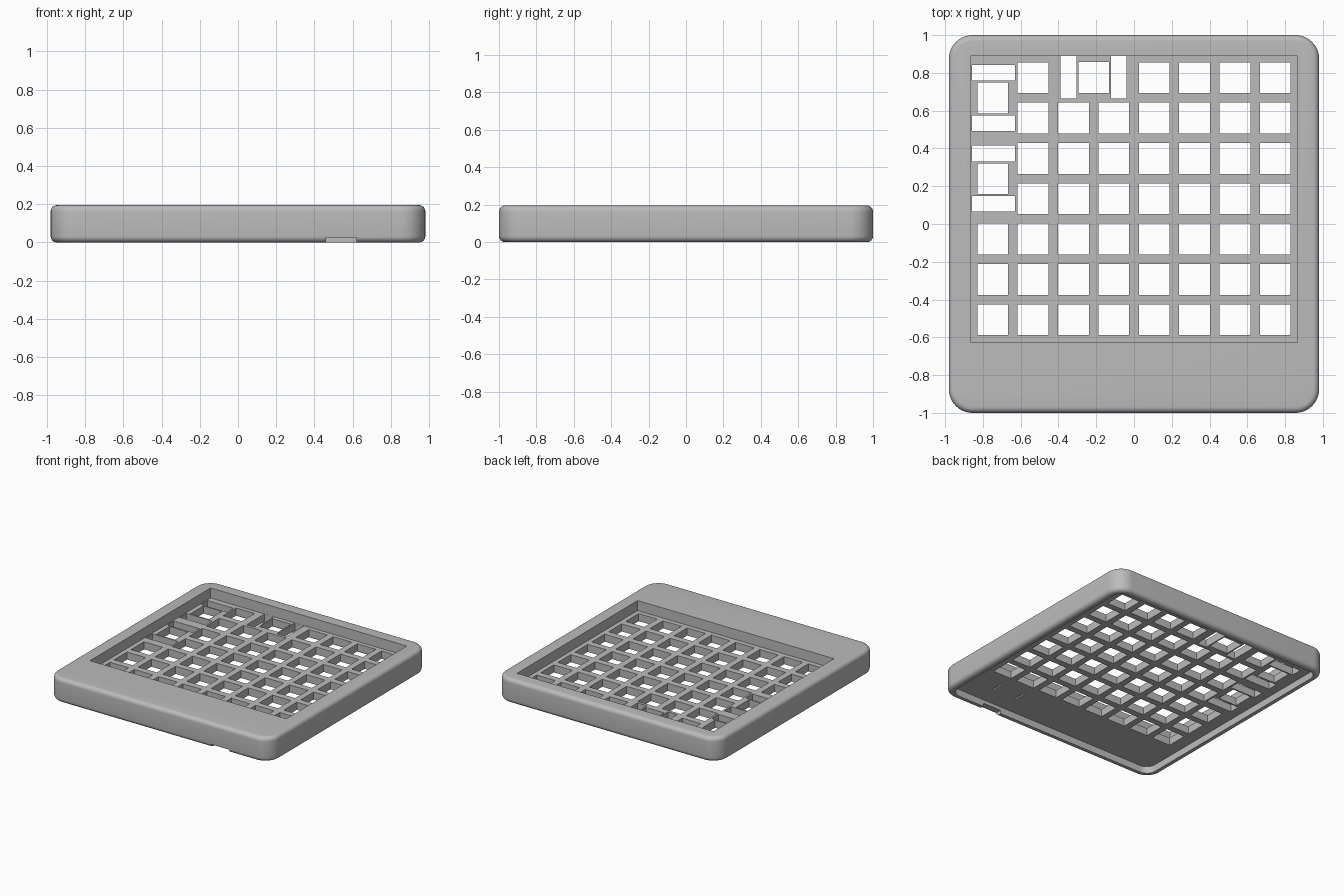
import bpy, bmesh, math

cube = bpy.data.objects.get("Cube")
if cube:
    bpy.data.objects.remove(cube, do_unlink=True)

TOP, PLATE_TOP, PLATE_BOTTOM = 0.195, 0.115, 0.055
PITCH, HOLE = 0.2136, 0.163

grey = bpy.data.materials.new("grey_plastic")
grey.use_nodes = True
colour = (0.5, 0.5, 0.5, 1)
grey.diffuse_color = colour
grey.node_tree.nodes["Principled BSDF"].inputs["Base Color"].default_value = colour


def make_object(name, bm):
    bmesh.ops.recalc_face_normals(bm, faces=bm.faces)
    mesh = bpy.data.meshes.new(name)
    bm.to_mesh(mesh)
    bm.free()
    mesh.materials.append(grey)
    obj = bpy.data.objects.new(name, mesh)
    bpy.context.collection.objects.link(obj)
    return obj


def rounded_rect(inset, radius, steps=10):
    """Outline of the case, moved inward by an inset."""
    w, d = 0.98 - inset, 1.0 - inset
    r = max(radius - inset, 0.01)
    points = []
    for i, (sx, sy) in enumerate([(1, 1), (-1, 1), (-1, -1), (1, -1)]):
        for k in range(steps + 1):
            a = math.pi / 2 * (i + k / steps)
            points.append((sx * (w - r) + r * math.cos(a),
                           sy * (d - r) + r * math.sin(a)))
    return points


def loft(name, levels):
    """Solid through outlines given as (inset, height)."""
    bm = bmesh.new()
    rings = [[bm.verts.new((x, y, z)) for x, y in rounded_rect(inset, 0.125)]
             for inset, z in levels]
    for low, high in zip(rings, rings[1:]):
        n = len(low)
        for i in range(n):
            j = (i + 1) % n
            bm.faces.new((low[i], low[j], high[j], high[i]))
    bm.faces.new(rings[0][::-1])
    bm.faces.new(rings[-1])
    return make_object(name, bm)


def boxes(name, spans):
    """Boxes given as (x0, x1, y0, y1, z0, z1)."""
    bm = bmesh.new()
    for x0, x1, y0, y1, z0, z1 in spans:
        for v in bmesh.ops.create_cube(bm, size=1)["verts"]:
            v.co = (x1 if v.co.x > 0 else x0,
                    y1 if v.co.y > 0 else y0,
                    z1 if v.co.z > 0 else z0)
    return make_object(name, bm)


# Case body with rounded top and bottom edges
fillet = 0.032
arc = [k / 6 * math.pi / 2 for k in range(7)]
levels = [(fillet * (1 - math.sin(a)), fillet * (1 - math.cos(a))) for a in arc]
levels += [(inset, TOP - z) for inset, z in reversed(levels)]
case = loft("keyboard_case", levels)

# Sunken key field and hollow underside
recess = boxes("recess_cutter", [(-0.865, 0.865, -0.627, 0.89, PLATE_TOP, 0.3)])
hollow = loft("underside_cutter", [(0.05, -0.1), (0.05, PLATE_BOTTOM)])

# Key openings: regular grid, without the places of the wide and tall keys
centres = []
for col in range(8):
    for row in range(7):
        tall = col == 0 and row > 2
        wide = row == 6 and col in (2, 3)
        if not (tall or wide):
            centres.append(((col - 3.5) * PITCH, -0.507 + row * PITCH))
tall_keys = [(-3.5 * PITCH, 0.667), (-3.5 * PITCH, 0.24)]
wide_key = (-PITCH, 0.775)
h = HOLE / 2
z0, z1 = 0.0, 0.15
spans = [(x - h, x + h, y - h, y + h, z0, z1)
         for x, y in centres + tall_keys + [wide_key]]

# Support slots on both sides of each large key
near, far = 0.092, 0.175
for x, y in tall_keys:
    for a, b in ((near, far), (-far, -near)):
        spans.append((-0.858, -0.63, y + a, y + b, z0, z1))
for a, b in ((near, far), (-far, -near)):
    spans.append((wide_key[0] + a, wide_key[0] + b, 0.665, 0.889, z0, z1))
holes = boxes("key_hole_cutter", spans)

# Cable notch in the front rim and two fine slits behind it
notch = boxes("cable_notch_cutter", [(0.46, 0.62, -1.1, -0.9, -0.1, 0.026)])
slits = boxes("slit_cutter", [(x - 0.006, x + 0.006, -0.81, -0.69, 0.0, 0.075)
                              for x in (0.45, 0.66)])

# Cut the body, then drop the cutters
cutters = [recess, hollow, holes, notch, slits]
for cutter in cutters:
    cutter.hide_render = True
    mod = case.modifiers.new(cutter.name, "BOOLEAN")
    mod.operation = "DIFFERENCE"
    mod.solver = "EXACT"
    mod.object = cutter
bpy.context.view_layer.update()
bpy.ops.object.select_all(action="DESELECT")
case.select_set(True)
bpy.context.view_layer.objects.active = case
for cutter in cutters:
    bpy.ops.object.modifier_apply(modifier=cutter.name)
    bpy.data.objects.remove(cutter, do_unlink=True)

bpy.ops.object.shade_smooth_by_angle(angle=math.radians(30))
